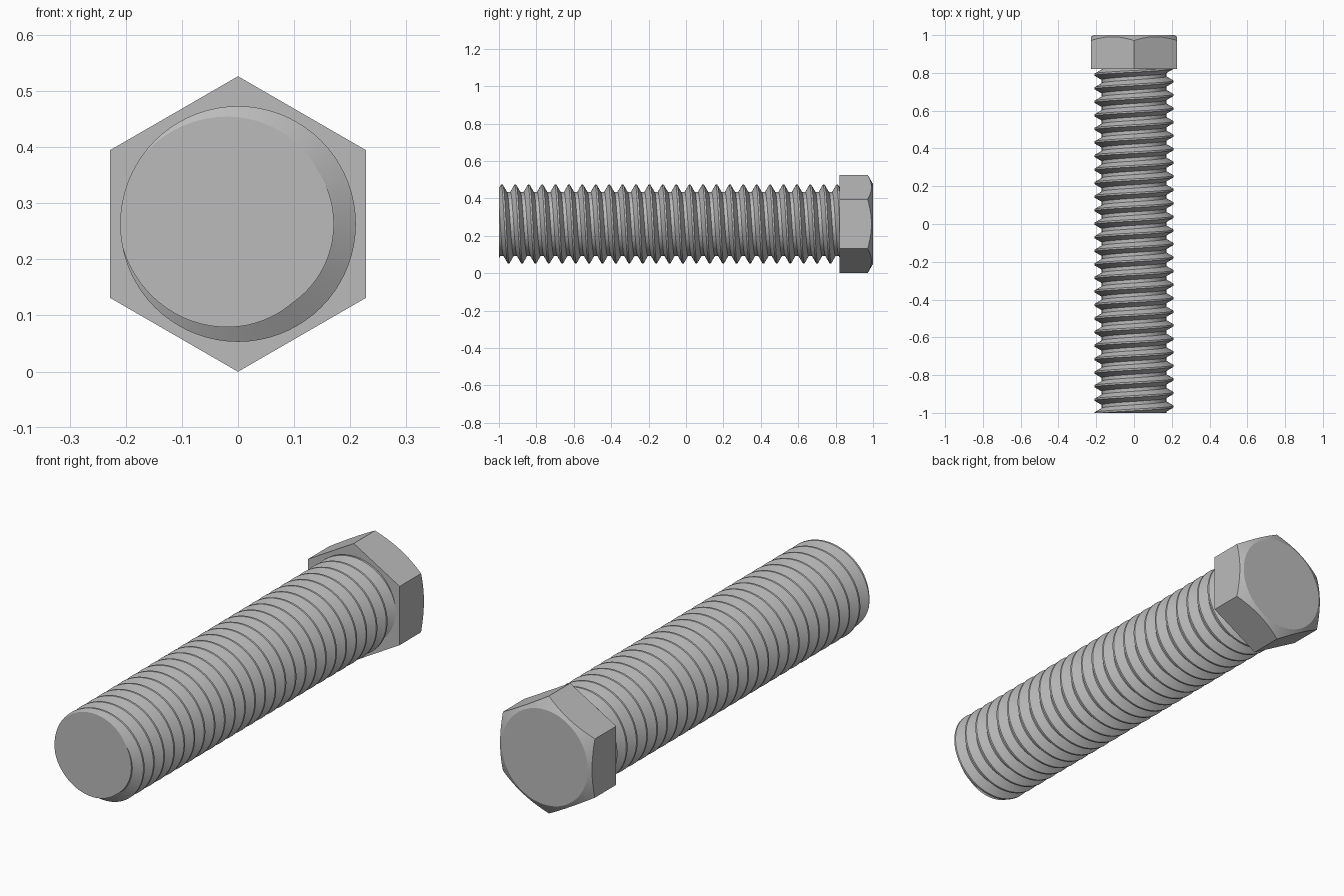
import bpy
import bmesh
from math import sin, cos, pi, radians, tan

cube = bpy.data.objects.get("Cube")
if cube:
    bpy.data.objects.remove(cube)

AXIS_Z = 0.263          # height of the bolt axis
TIP, SEAT, TOP = -1.0, 0.82, 1.0
CREST, ROOT, PITCH = 0.21, 0.171, 0.0717

steel = bpy.data.materials.new("grey steel")
steel.use_nodes = True
colour = (0.5, 0.5, 0.5, 1)
steel.diffuse_color = colour
steel.node_tree.nodes["Principled BSDF"].inputs["Base Color"].default_value = colour


def point(bm, radius, angle, y):
    """Vertex on a circle round the bolt axis; the angle starts at -x and climbs over the top."""
    return bm.verts.new((-radius * cos(angle), y, AXIS_Z + radius * sin(angle)))


def finish(bm, name):
    bmesh.ops.recalc_face_normals(bm, faces=bm.faces[:])
    mesh = bpy.data.meshes.new(name)
    bm.to_mesh(mesh)
    bm.free()
    mesh.materials.append(steel)
    obj = bpy.data.objects.new(name, mesh)
    bpy.context.collection.objects.link(obj)
    bpy.ops.object.select_all(action="DESELECT")
    obj.select_set(True)
    bpy.context.view_layer.objects.active = obj
    bpy.ops.object.shade_smooth_by_angle(angle=radians(20))
    return obj


# Threaded shank: sweep a flat-crested thread profile along a right-hand helix
def build_shank():
    bm = bmesh.new()
    steps, turns = 72, 30
    profile = [(-1 / 16, CREST), (1 / 16, CREST), (3 / 8, ROOT), (5 / 8, ROOT)]
    start = TIP - 2.03 * PITCH
    rows = [[point(bm, r, 2 * pi * i / steps, start + PITCH * (i / steps + u))
             for u, r in profile]
            for i in range(steps * turns + 1)]
    for i in range(steps * (turns - 1)):
        a = rows[i] + [rows[i + steps][0]]
        b = rows[i + 1] + [rows[i + 1 + steps][0]]
        for k in range(len(profile)):
            bm.faces.new((a[k], a[k + 1], b[k + 1], b[k]))
    # Trim both ends square and cap them
    for y, side in ((TIP, -1), (SEAT + 0.01, 1)):
        cut = bmesh.ops.bisect_plane(
            bm, geom=bm.verts[:] + bm.edges[:] + bm.faces[:], dist=1e-6,
            plane_co=(0, y, 0), plane_no=(0, side, 0), clear_outer=True)
        rim = [e for e in cut["geom_cut"] if isinstance(e, bmesh.types.BMEdge)]
        bmesh.ops.contextual_create(bm, geom=rim)
    return finish(bm, "threaded_shank")


# Hex head: corners up and down, top edge cut by a thirty degree cone
def build_head():
    bm = bmesh.new()
    apothem, face_circle, per_side = 0.228, 0.213, 16
    count = 6 * per_side
    seat, shoulder, face = [], [], []
    for i in range(count):
        angle = 2 * pi * i / count
        off = (angle + pi / 6) % (pi / 3) - pi / 6
        r = apothem / cos(off)
        seat.append(point(bm, r, angle, SEAT))
        shoulder.append(point(bm, r, angle, TOP - (r - face_circle) * tan(pi / 6)))
        face.append(point(bm, face_circle, angle, TOP))
    for low, high in ((seat, shoulder), (shoulder, face)):
        for i in range(count):
            j = (i + 1) % count
            bm.faces.new((low[i], low[j], high[j], high[i]))
    bm.faces.new(seat)
    bm.faces.new(face)
    return finish(bm, "hex_head")


build_shank()
build_head()
